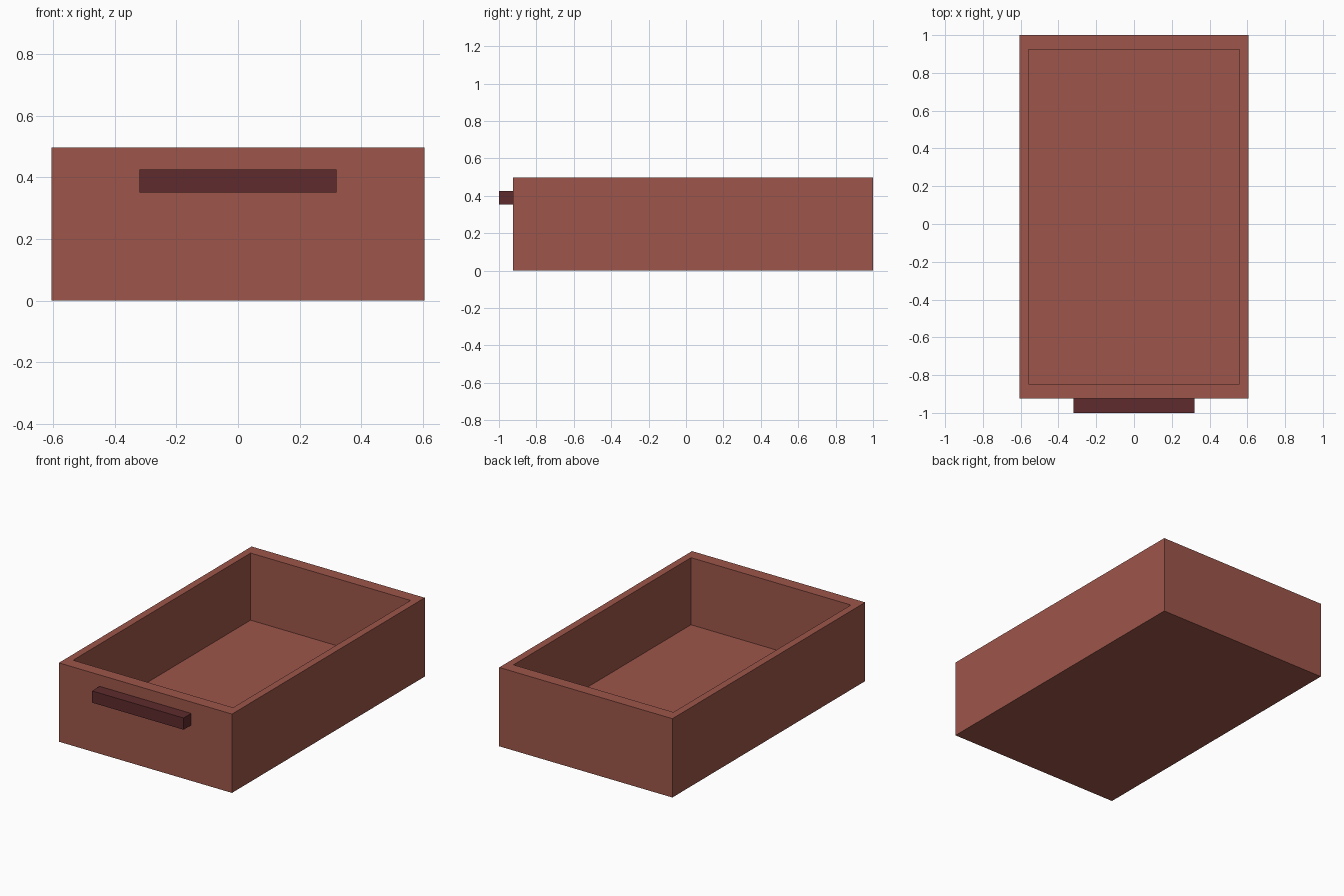
import bpy, bmesh

if "Cube" in bpy.data.objects:
    bpy.data.objects.remove(bpy.data.objects["Cube"])


def material(name, rgb):
    m = bpy.data.materials.new(name)
    m.diffuse_color = (*rgb, 1.0)
    m.use_nodes = True
    m.node_tree.nodes["Principled BSDF"].inputs["Base Color"].default_value = m.diffuse_color
    return m


def box_mesh(lo, hi):
    bm = bmesh.new()
    bmesh.ops.create_cube(bm, size=1.0)
    for v in bm.verts:
        v.co = [lo[i] + (v.co[i] + 0.5) * (hi[i] - lo[i]) for i in range(3)]
    return bm


def finish(bm, name, mat):
    bmesh.ops.recalc_face_normals(bm, faces=bm.faces[:])
    mesh = bpy.data.meshes.new(name)
    bm.to_mesh(mesh)
    bm.free()
    mesh.materials.append(mat)
    obj = bpy.data.objects.new(name, mesh)
    bpy.context.collection.objects.link(obj)
    return obj


red_wood = material("red brown wood", (0.337, 0.093, 0.069))
dark_wood = material("dark red wood", (0.112, 0.024, 0.027))

HALF_W, FRONT, BACK, HEIGHT = 0.605, -0.924, 1.0, 0.498
SIDE_WALL, END_WALL, FLOOR = 0.046, 0.076, 0.074

# Open tray: inset the top face to form the rim, then push it down to the floor
bm = box_mesh((-HALF_W, FRONT, 0), (HALF_W, BACK, HEIGHT))
top = max(bm.faces, key=lambda f: f.calc_center_median().z)
bmesh.ops.inset_region(bm, faces=[top], thickness=0.03)
mid_y = (FRONT + BACK) / 2
for v in top.verts:
    v.co.x = (HALF_W - SIDE_WALL) * (1 if v.co.x > 0 else -1)
    v.co.y = BACK - END_WALL if v.co.y > mid_y else FRONT + END_WALL
floor = bmesh.ops.extrude_discrete_faces(bm, faces=[top])["faces"][0]
for v in floor.verts:
    v.co.z = FLOOR
finish(bm, "drawer_box", red_wood)

# Bar handle on the front
finish(box_mesh((-0.32, -1.0, 0.352), (0.32, FRONT, 0.426)), "front_handle", dark_wood)
